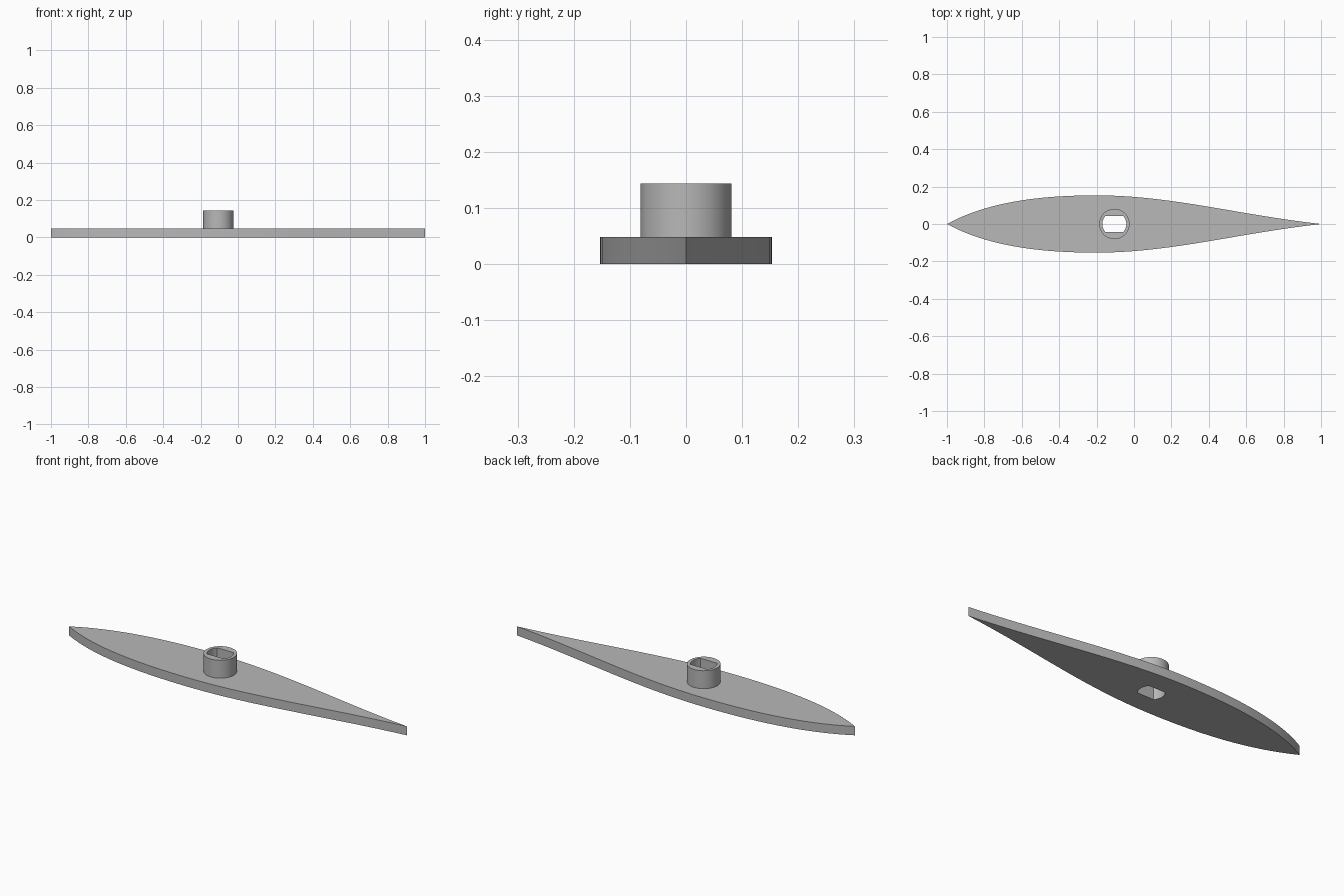
import bpy, bmesh, math
from mathutils import Vector
from mathutils.geometry import interpolate_bezier

cube = bpy.data.objects.get("Cube")
if cube:
    bpy.data.objects.remove(cube, do_unlink=True)

PLATE_TOP, HUB_TOP = 0.048, 0.144
HUB_X, HUB_R = -0.105, 0.081
BORE_R, BORE_HALF = 0.064, 0.042

grey = bpy.data.materials.new("plain grey")
grey.use_nodes = True
grey.diffuse_color = (0.48, 0.48, 0.48, 1)
grey.node_tree.nodes["Principled BSDF"].inputs["Base Color"].default_value = grey.diffuse_color


def prism(name, outline, bottom, top):
    """Extrude a flat outline of (x, y) points from bottom to top."""
    bm = bmesh.new()
    base = bm.faces.new([bm.verts.new((x, y, bottom)) for x, y in outline])
    grown = bmesh.ops.extrude_face_region(bm, geom=[base])["geom"]
    verts = [v for v in grown if isinstance(v, bmesh.types.BMVert)]
    bmesh.ops.translate(bm, verts=verts, vec=(0, 0, top - bottom))
    bmesh.ops.recalc_face_normals(bm, faces=bm.faces)
    mesh = bpy.data.meshes.new(name)
    bm.to_mesh(mesh)
    bm.free()
    obj = bpy.data.objects.new(name, mesh)
    bpy.context.collection.objects.link(obj)
    mesh.materials.append(grey)
    return obj


def arc(radius, start, end, steps):
    """Points along an arc around the hub axis."""
    angles = [start + (end - start) * i / steps for i in range(steps + 1)]
    return [(HUB_X + radius * math.cos(a), radius * math.sin(a)) for a in angles]


def bezier(*points):
    return [(p.x, p.y) for p in interpolate_bezier(*[Vector(p) for p in points], 25)]


# Blade outline: blunt left end, long tapering right end, mirrored across y
side = bezier((-1, 0), (-0.78, 0.12), (-0.5, 0.153), (-0.2, 0.153))
side += bezier((-0.2, 0.153), (0.2, 0.153), (0.55, 0.05), (1, 0))[1:]
blade = prism("blade", side + [(x, -y) for x, y in side[-2:0:-1]], 0, PLATE_TOP)

# Round hub
hub = prism("hub", arc(HUB_R, 0, math.tau, 64)[:-1], PLATE_TOP, HUB_TOP)

# Bore with two flat sides, cut through both parts
half_angle = math.asin(BORE_HALF / BORE_R)
bore = arc(BORE_R, -half_angle, half_angle, 16)
bore += arc(BORE_R, math.pi - half_angle, math.pi + half_angle, 16)
cutter = prism("bore_cutter", bore, -0.1, HUB_TOP + 0.1)
cutter.hide_render = True

for part in (blade, hub):
    cut = part.modifiers.new("bore", 'BOOLEAN')
    cut.operation = 'DIFFERENCE'
    cut.solver = 'EXACT'
    cut.object = cutter
    bpy.ops.object.select_all(action='DESELECT')
    part.select_set(True)
    bpy.context.view_layer.objects.active = part
    bpy.ops.object.modifier_apply(modifier=cut.name)
    bpy.ops.object.shade_smooth_by_angle(angle=math.radians(30))

bpy.data.objects.remove(cutter, do_unlink=True)
